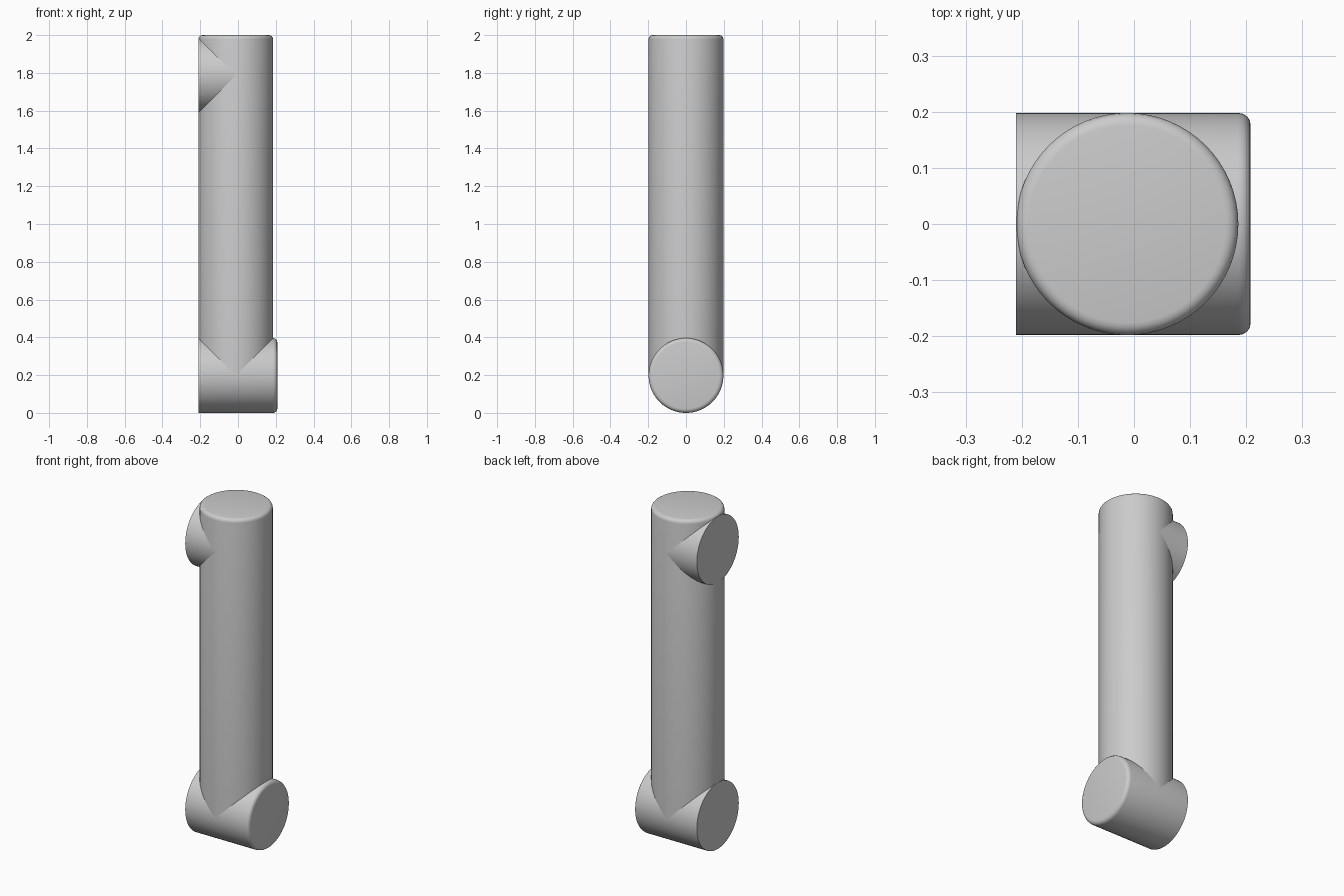
import bpy
import bmesh
from math import cos, sin, pi, radians
from mathutils import Matrix

cube = bpy.data.objects.get("Cube")
if cube:
    bpy.data.objects.remove(cube, do_unlink=True)

RADIUS = 0.198
SEGMENTS = 64
ROUND = 0.022
AXIS_X = -0.012
END_X = -0.21

grey = bpy.data.materials.new("plain grey")
grey.use_nodes = True
colour = (0.6, 0.6, 0.6, 1)
grey.diffuse_color = colour
grey.node_tree.nodes["Principled BSDF"].inputs["Base Color"].default_value = colour


def pipe(name, start, length, turn=0.0, rounded=True):
    """Capped tube from start along z, turned about y, with an optional rounded far rim."""
    profile = [(RADIUS, 0)]
    if rounded:
        for i in range(5):
            a = pi / 2 * i / 4
            profile.append((RADIUS - ROUND + ROUND * cos(a), length - ROUND + ROUND * sin(a)))
    else:
        profile.append((RADIUS, length))
    bm = bmesh.new()
    rings = [[bm.verts.new((r * cos(2 * pi * k / SEGMENTS), r * sin(2 * pi * k / SEGMENTS), z))
              for k in range(SEGMENTS)] for r, z in profile]
    for low, high in zip(rings, rings[1:]):
        for k in range(SEGMENTS):
            n = (k + 1) % SEGMENTS
            bm.faces.new((low[k], low[n], high[n], high[k]))
    bm.faces.new(rings[0][::-1])
    bm.faces.new(rings[-1])
    bm.transform(Matrix.Translation(start) @ Matrix.Rotation(turn, 4, "Y"))
    mesh = bpy.data.meshes.new(name)
    bm.to_mesh(mesh)
    bm.free()
    mesh.materials.append(grey)
    obj = bpy.data.objects.new(name, mesh)
    bpy.context.collection.objects.link(obj)
    bpy.ops.object.select_all(action="DESELECT")
    obj.select_set(True)
    bpy.context.view_layer.objects.active = obj
    bpy.ops.object.shade_smooth_by_angle(angle=radians(35))
    return obj


# Upright tube with a rounded top rim
pipe("upright_tube", (AXIS_X, 0, RADIUS), 2 - RADIUS)
# Cross tube at the foot, cut flat on -x and rounded on +x
pipe("foot_tube", (END_X, 0, RADIUS), 0.418, turn=pi / 2)
# Short side branch near the top, cut flat on -x
pipe("top_branch", (AXIS_X, 0, 1.787), AXIS_X - END_X, turn=-pi / 2, rounded=False)
